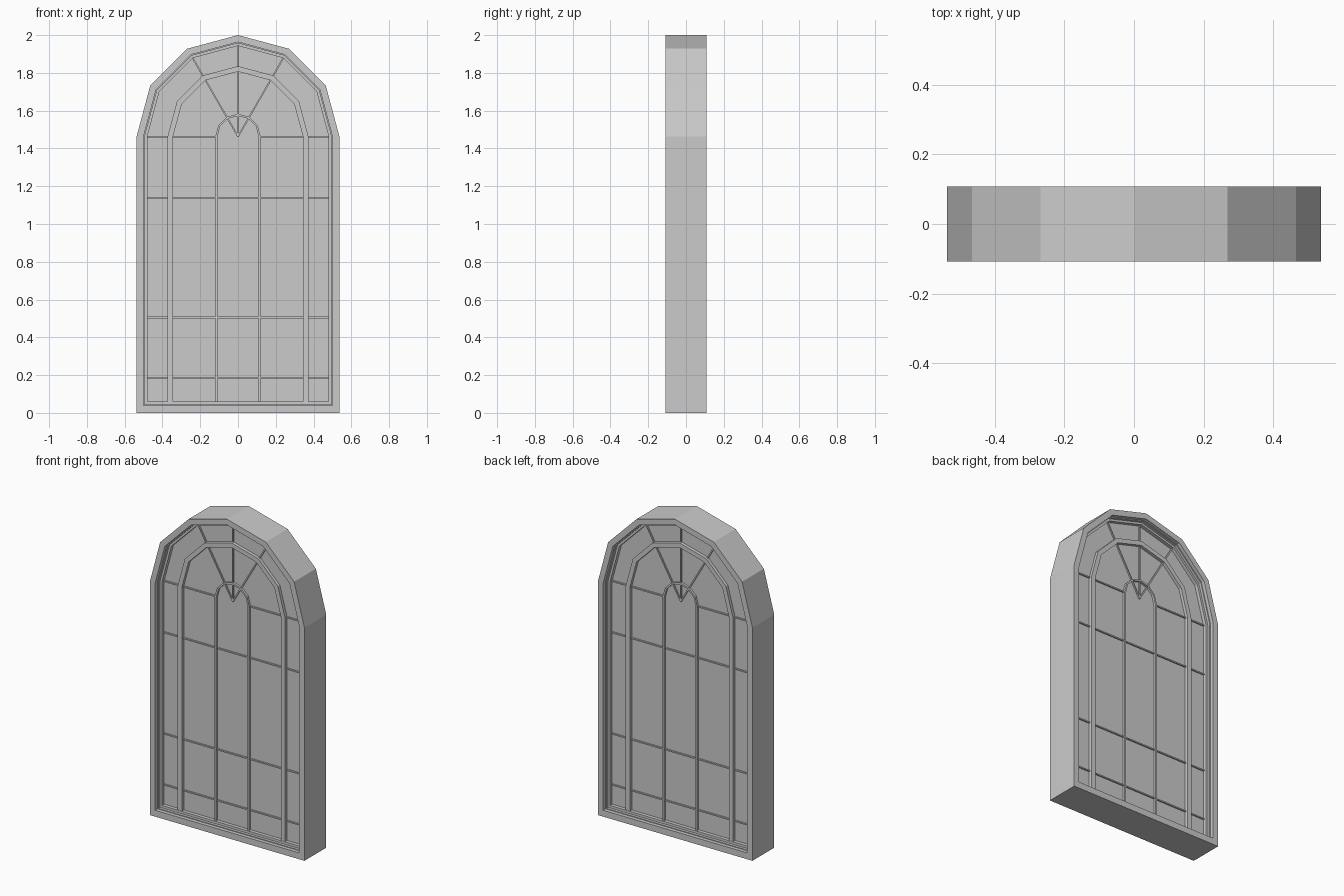
import bpy, math

if "Cube" in bpy.data.objects:
    bpy.data.objects.remove(bpy.data.objects["Cube"])

SPRING = 1.463          # height where the arch begins
R_OUT = 0.537           # outer half width


def outline(r, bottom):
    """Six-sided half round arch on two straight legs, as (x, z) points."""
    pts = [(r, bottom)]
    for i in range(7):
        a = math.radians(30 * i)
        pts.append((r * math.cos(a), SPRING + r * math.sin(a)))
    pts.append((-r, bottom))
    return pts


def make_object(name, verts, faces):
    mesh = bpy.data.meshes.new(name)
    mesh.from_pydata(verts, [], faces)
    mesh.update()
    obj = bpy.data.objects.new(name, mesh)
    bpy.context.collection.objects.link(obj)
    return obj


def arch_sweep(name, section, closed):
    """Loft a closed section of (radius, bottom z, y) around the arch outline."""
    n = len(section)
    loops = [outline(r, b) for r, b, _ in section]
    m = len(loops[0])
    verts = [(loops[j][i][0], section[j][2], loops[j][i][1])
             for i in range(m) for j in range(n)]
    faces = []
    for i in range(m if closed else m - 1):
        k = (i + 1) % m
        for j in range(n):
            l = (j + 1) % n
            faces.append((i * n + j, k * n + j, k * n + l, i * n + l))
    if not closed:
        faces.append(tuple(range(n)))
        faces.append(tuple(reversed(range((m - 1) * n, m * n))))
    return make_object(name, verts, faces)


def bar(name, p, q, width, depth):
    """Straight glazing bar between two (x, z) points, centred on y = 0."""
    dx, dz = q[0] - p[0], q[1] - p[1]
    length = math.hypot(dx, dz)
    nx, nz = -dz / length * width / 2, dx / length * width / 2
    quad = [(p[0] - nx, p[1] - nz), (q[0] - nx, q[1] - nz),
            (q[0] + nx, q[1] + nz), (p[0] + nx, p[1] + nz)]
    verts = [(x, y, z) for y in (-depth, depth) for x, z in quad]
    faces = [(0, 1, 2, 3), (7, 6, 5, 4)]
    faces += [(i, i + 4, (i + 1) % 4 + 4, (i + 1) % 4) for i in range(4)]
    return make_object(name, verts, faces)


# Outer frame with a stepped inner edge, same on front and back
half = [(R_OUT, 0.0, -0.108), (0.500, 0.040, -0.108), (0.500, 0.040, -0.085),
        (0.494, 0.045, -0.085), (0.494, 0.045, -0.068), (0.480, 0.060, -0.068)]
section = half + [(r, b, -y) for r, b, y in reversed(half)]
arch_sweep("outer_frame", section, True)

# Glass panel, a solid slab tucked into the frame
pts = outline(0.488, 0.05)
n = len(pts)
verts = [(x, y, z) for y in (-0.046, 0.046) for x, z in pts]
faces = [tuple(range(n)), tuple(reversed(range(n, 2 * n)))]
faces += [(i, i + n, (i + 1) % n + n, (i + 1) % n) for i in range(n)]
make_object("glass_panel", verts, faces)


# Two nested arched bars
def arched_bar(name, outer, inner, depth):
    arch_sweep(name, [(outer, 0.058, -depth), (inner, 0.058, -depth),
                      (inner, 0.058, depth), (outer, 0.058, depth)], False)


arched_bar("middle_arch", 0.373, 0.344, 0.066)
arched_bar("inner_arch", 0.120, 0.109, 0.060)

# Horizontal glazing bars
for i, z in enumerate((0.185, 0.505, 1.14)):
    bar(f"cross_bar_{i + 1}", (-0.485, z), (0.485, z), 0.008, 0.054)
for side in (-1, 1):
    bar("spring_bar", (side * 0.115, SPRING), (side * 0.485, SPRING), 0.008, 0.054)

# Radiating bars in the arch
for deg in (60, 90, 120):
    a = math.radians(deg)
    tip = (0.485 * math.cos(a), SPRING + 0.485 * math.sin(a))
    bar("fan_bar", (0, SPRING), tip, 0.008, 0.054)

# Make all surfaces face outward
import bmesh
for obj in bpy.context.collection.objects:
    bm = bmesh.new()
    bm.from_mesh(obj.data)
    bmesh.ops.recalc_face_normals(bm, faces=bm.faces)
    bm.to_mesh(obj.data)
    bm.free()
